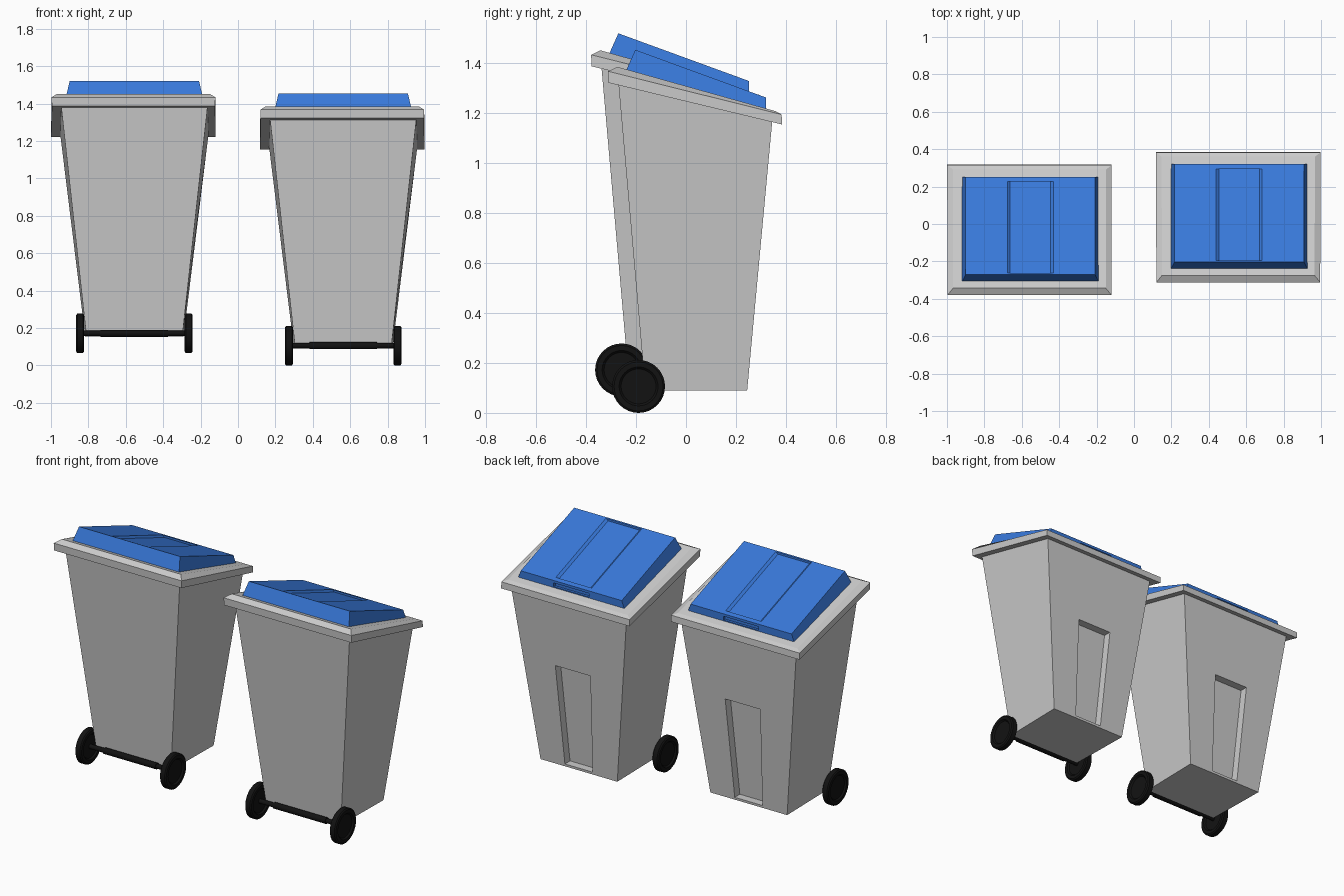
import bpy, bmesh, math

if "Cube" in bpy.data.objects:
    bpy.data.objects.remove(bpy.data.objects["Cube"])


def material(name, rgb):
    m = bpy.data.materials.new(name)
    m.diffuse_color = (*rgb, 1)
    m.use_nodes = True
    m.node_tree.nodes["Principled BSDF"].inputs["Base Color"].default_value = m.diffuse_color
    return m


BLUE = material("blue_plastic", (0.04, 0.19, 0.70))
BLACK = material("black_rubber", (0.006, 0.006, 0.006))


def finish(name, bm, mat=None):
    bmesh.ops.recalc_face_normals(bm, faces=bm.faces)
    me = bpy.data.meshes.new(name)
    bm.to_mesh(me)
    bm.free()
    ob = bpy.data.objects.new(name, me)
    bpy.context.collection.objects.link(ob)
    if mat:
        me.materials.append(mat)
    return ob


def ring(back, front, cx=0.0):
    """Quad from (half_width, y, z) of its back and front edges."""
    (bw, by, bz), (fw, fy, fz) = back, front
    return [(cx - bw, by, bz), (cx + bw, by, bz), (cx + fw, fy, fz), (cx - fw, fy, fz)]


def loft(name, rings, mat=None):
    bm = bmesh.new()
    loops = [[bm.verts.new(p) for p in r] for r in rings]
    for a, b in zip(loops, loops[1:]):
        for i in range(len(a)):
            j = (i + 1) % len(a)
            bm.faces.new((a[i], a[j], b[j], b[i]))
    bm.faces.new(loops[0])
    bm.faces.new(loops[-1])
    return finish(name, bm, mat)


def lathe(name, profile, x, y, z, mat, steps=32):
    """Revolve (x, radius) points round an axle along x."""
    rings = [[(x + px, y + r * math.cos(t), z + r * math.sin(t))
              for t in (2 * math.pi * k / steps for k in range(steps))]
             for px, r in profile]
    ob = loft(name, rings, mat)
    bpy.context.view_layer.objects.active = ob
    ob.select_set(True)
    bpy.ops.object.shade_smooth_by_angle(angle=math.radians(30))
    ob.select_set(False)
    return ob


def carve(ob, cutter):
    mod = ob.modifiers.new("carve", "BOOLEAN")
    mod.operation = "DIFFERENCE"
    mod.solver = "EXACT"
    mod.object = cutter
    bpy.context.view_layer.objects.active = ob
    bpy.ops.object.modifier_apply(modifier=mod.name)
    bpy.data.objects.remove(cutter)


def front_y(z):
    return 0.245 + 0.0935 * (z - 0.09)


def lid_z(y):
    return 1.453 - 0.365 * (y + 0.2)


# Tapered body with a tall niche in its far face
body = loft("bin_body", [
    ring((0.256, -0.163, 0.09), (0.263, 0.245, 0.09)),
    ring((0.393, -0.272, 1.335), (0.397, 0.346, 1.175))])
carve(body, loft("niche_cutter", [
    ring((w, front_y(z) - 0.05, z), (w, front_y(z) + 0.1, z))
    for w, z in ((0.095, 0.105), (0.12, 0.73))]))

# Sloping rim with a chamfered upper edge
rim = loft("bin_rim", [
    ring((0.436, -0.31, 1.322), (0.44, 0.385, 1.155), -0.005),
    ring((0.438, -0.312, 1.368), (0.44, 0.383, 1.195), -0.005),
    ring((0.408, -0.275, 1.386), (0.41, 0.36, 1.208), -0.005)])

# Raised blue lid with a shallow centre panel and a grip slot
lid = loft("bin_lid", [
    ring((0.368, -0.245, 1.36), (0.368, 0.32, 1.205)),
    ring((0.346, -0.203, lid_z(-0.203)), (0.346, 0.32, lid_z(0.32)))], BLUE)
carve(lid, loft("panel_cutter", [
    ring((w, -0.195, lid_z(-0.195) + d), (w, 0.295, lid_z(0.295) + d))
    for w, d in ((0.108, -0.012), (0.123, 0.0), (0.123, 0.05))]))
carve(lid, loft("slot_cutter", [
    ring((0.12, 0.305, z), (0.12, 0.36, z)) for z in (1.225, 1.248)]))

# Wheels and stepped axle
AY, AZ, R = -0.19, 0.106, 0.106
wheel_profile = [(-0.012, 0.001), (-0.012, 0.07), (-0.021, 0.078), (-0.021, 0.098),
                 (-0.015, R), (0.015, R), (0.021, 0.098), (0.021, 0.078),
                 (0.012, 0.07), (0.012, 0.001)]
parts = [body, rim, lid]
for side, sx in (("left", -1), ("right", 1)):
    parts.append(lathe(f"wheel_{side}", wheel_profile, 0.29 * sx, AY, AZ, BLACK))
parts.append(lathe("axle", [(-0.3, 0.014), (-0.18, 0.014), (-0.18, 0.019),
                            (0.18, 0.019), (0.18, 0.014), (0.3, 0.014)],
                   0, AY, AZ, BLACK, 16))

# Place the first bin and copy it for the second
for ob in parts:
    twin = ob.copy()
    twin.name = "second_" + ob.name
    bpy.context.collection.objects.link(twin)
    ob.location = (0.5625, 0, 0)
    twin.location = (-0.554, -0.068, 0.066)
